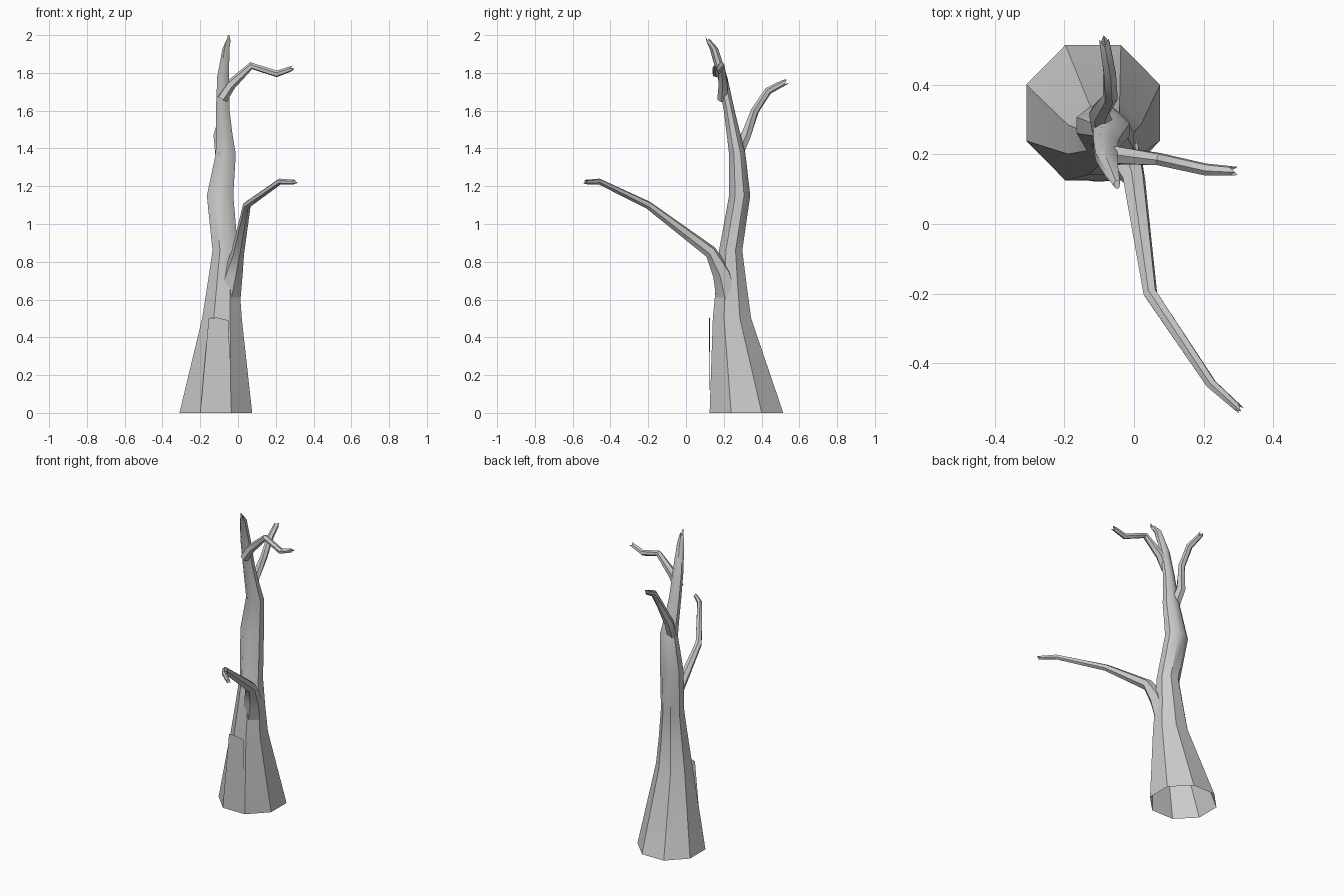
import bpy
import math
from mathutils import Vector

if "Cube" in bpy.data.objects:
    bpy.data.objects.remove(bpy.data.objects["Cube"])


def make_mesh(name, rings, jag=None):
    """Skin a list of equal-sized vertex rings into an open tube."""
    n = len(rings[0])
    verts = [v for r in rings for v in r]
    faces = []
    for i in range(len(rings) - 1):
        for k in range(n):
            a, b = i * n + k, i * n + (k + 1) % n
            faces.append((a, b, b + n, a + n))
    me = bpy.data.meshes.new(name)
    me.from_pydata(verts, [], faces)
    ob = bpy.data.objects.new(name, me)
    bpy.context.collection.objects.link(ob)
    bpy.context.view_layer.objects.active = ob
    ob.select_set(True)
    bpy.ops.object.shade_smooth_by_angle(angle=math.radians(40))
    ob.select_set(False)
    return ob


def branch(name, path, sides=6):
    """Tapered tube along (x, y, z, radius) points with a broken, jagged tip."""
    pts = [Vector(p[:3]) for p in path]
    rings = []
    for i, p in enumerate(pts):
        t = pts[min(i + 1, len(pts) - 1)] - pts[max(i - 1, 0)]
        t.normalize()
        u = t.cross(Vector((0.35, 0.25, 1))).normalized()
        w = u.cross(t)
        ring = []
        for k in range(sides):
            a = math.tau * k / sides
            v = p + (u * math.cos(a) + w * math.sin(a)) * path[i][3]
            if i == len(pts) - 1:
                v += t * (0.012 if k % 2 else -0.008)
            ring.append(v)
        rings.append(ring)
    return make_mesh(name, rings)


# Trunk: x min, x max, y min, y max, z for each octagonal ring
levels = [
    (-0.31, 0.075, 0.125, 0.515, 0.0),
    (-0.19, 0.02, 0.142, 0.345, 0.5),
    (-0.163, 0.008, 0.158, 0.322, 0.67),
    (-0.135, 0.0, 0.175, 0.298, 0.86),
    (-0.165, -0.025, 0.228, 0.34, 1.15),
    (-0.118, -0.012, 0.228, 0.315, 1.37),
    (-0.117, -0.03, 0.215, 0.287, 1.48),
    (-0.117, -0.045, 0.2, 0.258, 1.6),
    (-0.11, -0.048, 0.167, 0.218, 1.78),
    (-0.082, -0.045, 0.125, 0.17, 1.93),
    (-0.058, -0.04, 0.102, 0.125, 1.98),
]
trunk = []
for x0, x1, y0, y1, z in levels:
    ring = []
    for k in range(8):
        a = math.tau * (k + 0.5) / 8
        c = math.cos(math.pi / 8)
        ring.append(Vector(((x0 + x1) / 2 + (x1 - x0) / 2 / c * math.cos(a),
                            (y0 + y1) / 2 + (y1 - y0) / 2 / c * math.sin(a), z)))
    trunk.append(ring)
for k, v in enumerate(trunk[-1]):      # splintered top
    v.z += 0.02 if k in (5, 6) else -0.015 * (k % 2)
make_mesh("trunk", trunk)

# Loose bark panel on the front of the trunk
me = bpy.data.meshes.new("bark_panel")
me.from_pydata([(-0.2, 0.125, 0), (-0.035, 0.125, 0), (-0.05, 0.128, 0.49),
                (-0.11, 0.122, 0.505), (-0.155, 0.128, 0.5)], [], [(0, 1, 2, 3, 4)])
bpy.context.collection.objects.link(bpy.data.objects.new("bark_panel", me))

# Branches
branch("long_front_branch", [
    (-0.05, 0.225, 0.62, 0.068), (-0.025, 0.19, 0.74, 0.052),
    (0.0, 0.13, 0.852, 0.034), (0.047, -0.2, 1.1, 0.021),
    (0.222, -0.46, 1.225, 0.016), (0.3, -0.53, 1.222, 0.012)])
branch("upper_side_branch", [
    (-0.085, 0.195, 1.66, 0.03), (-0.04, 0.197, 1.735, 0.028),
    (0.07, 0.187, 1.838, 0.019), (0.205, 0.157, 1.795, 0.018),
    (0.285, 0.152, 1.823, 0.014)])
branch("upper_back_branch", [
    (-0.085, 0.265, 1.36, 0.035), (-0.1, 0.318, 1.47, 0.03),
    (-0.068, 0.365, 1.6, 0.022), (-0.07, 0.435, 1.705, 0.02),
    (-0.085, 0.525, 1.752, 0.016)])
